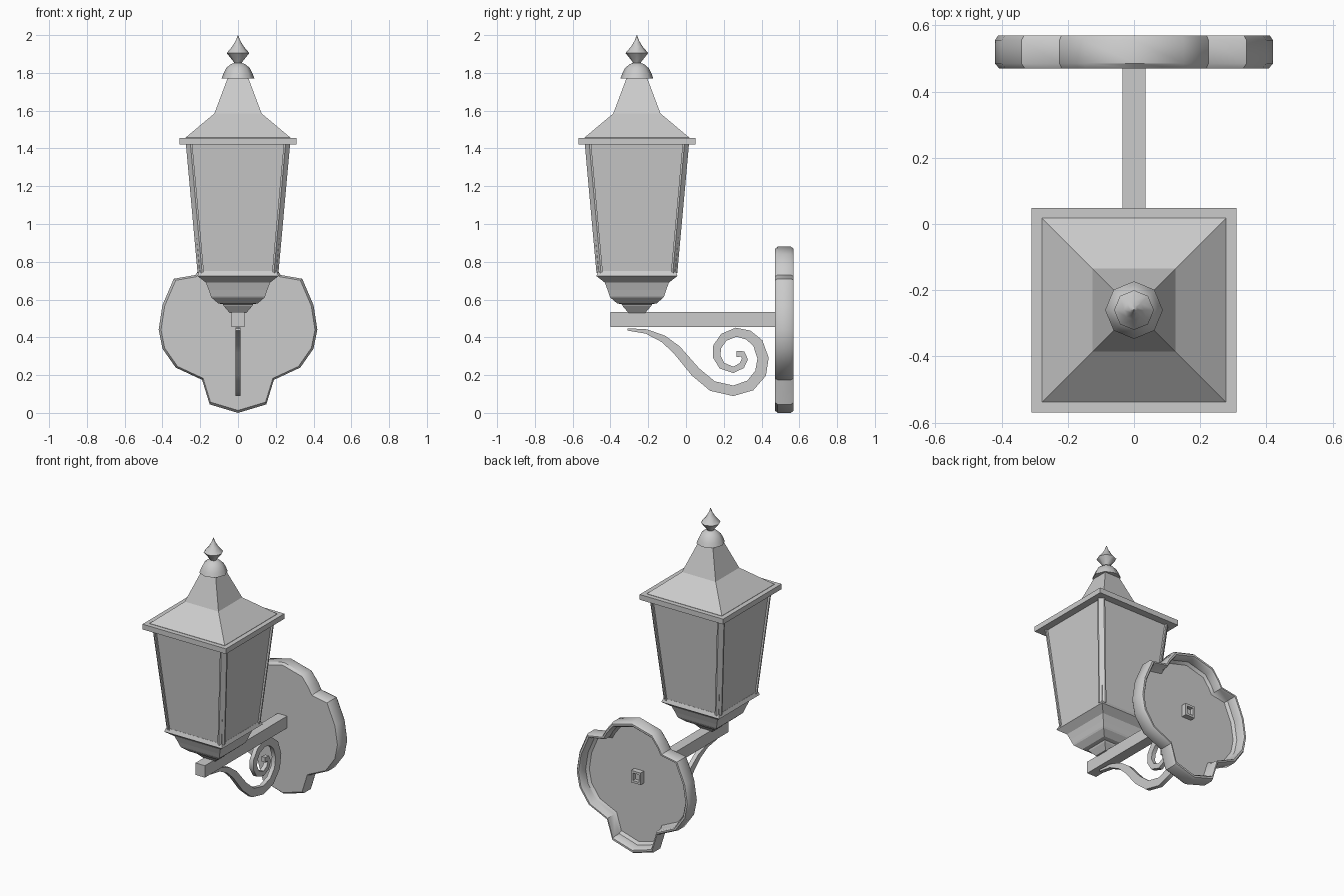
import bpy, bmesh, math

if "Cube" in bpy.data.objects:
    bpy.data.objects.remove(bpy.data.objects["Cube"])

CY = -0.26  # lantern axis


def loft(name, rings, closed_ends=True, smooth=None):
    """Skin a list of equal-length point rings into one mesh."""
    bm = bmesh.new()
    vr = [[bm.verts.new(p) for p in r] for r in rings]
    n = len(rings[0])
    for a, b in zip(vr, vr[1:]):
        for i in range(n):
            j = (i + 1) % n
            bm.faces.new((a[i], a[j], b[j], b[i]))
    if closed_ends:
        bm.faces.new(vr[0][::-1])
        bm.faces.new(vr[-1])
    bmesh.ops.recalc_face_normals(bm, faces=bm.faces)
    me = bpy.data.meshes.new(name)
    bm.to_mesh(me)
    bm.free()
    if smooth:
        me.shade_smooth()
        me.set_sharp_from_angle(angle=math.radians(smooth))
    ob = bpy.data.objects.new(name, me)
    bpy.context.collection.objects.link(ob)
    return ob


def square(h, z):
    return [(sx * h, CY + sy * h, z) for sx, sy in ((-1, -1), (1, -1), (1, 1), (-1, 1))]


def circle(r, z, n=8):
    return [(r * math.cos(math.tau * i / n), CY + r * math.sin(math.tau * i / n), z) for i in range(n)]


def squares(name, profile):
    return loft(name, [square(h, z) for h, z in profile])


def lathe(name, profile):
    return loft(name, [circle(r, z) for r, z in profile], smooth=50)


# Lantern body, square in plan
squares("lantern_base", [(0.045, 0.53), (0.075, 0.565), (0.08, 0.575), (0.105, 0.58), (0.14, 0.61),
                         (0.145, 0.62), (0.155, 0.65), (0.17, 0.69), (0.215, 0.725), (0.205, 0.75)])
squares("glass_panels", [(0.203, 0.74), (0.262, 1.43)])
squares("eave_slab", [(0.309, 1.42), (0.309, 1.455)])
squares("roof", [(0.278, 1.45), (0.278, 1.457), (0.125, 1.585), (0.05, 1.785)])

# Chamfered corner posts
for sx in (-1, 1):
    for sy in (-1, 1):
        rings = []
        for h, z in ((0.214, 0.74), (0.276, 1.425)):
            c, w = 0.024, 0.034
            pts = [(h, h - c), (h - c, h), (h - w, h), (h - w, h - w), (h, h - w)]
            rings.append([(sx * x, CY + sy * y, z) for x, y in pts])
        loft("corner_post", rings)

# Finial
lathe("finial_cap", [(0.087, 1.77), (0.078, 1.795), (0.063, 1.825), (0.04, 1.845), (0.015, 1.855)])
lathe("finial_tip", [(0.014, 1.84), (0.024, 1.86), (0.06, 1.905), (0.03, 1.94), (0.012, 1.97), (0.001, 2.0)])


# Support bar, its end showing inside the wall plate
def bar_ring(y, w, h):
    return [(sx * w, y, 0.495 + sz * h) for sx, sz in ((-1, -1), (1, -1), (1, 1), (-1, 1))]


loft("support_bar", [bar_ring(-0.40, 0.035, 0.04), bar_ring(0.53, 0.035, 0.04),
                     bar_ring(0.53, 0.022, 0.025), bar_ring(0.505, 0.022, 0.025)])

# Scroll bracket: centre line (y, z) and half thickness
path = [(-.31, .442, .006), (-.21, .431, .012), (-.12, .392, .019), (-.05, .335, .024), (.05, .217, .027),
        (.14, .142, .028), (.25, .117, .028), (.34, .145, .030), (.395, .21, .031), (.408, .29, .030),
        (.38, .37, .028), (.33, .412, .026), (.265, .427, .024), (.20, .40, .023), (.165, .35, .022),
        (.162, .30, .021), (.19, .25, .019), (.25, .228, .017), (.295, .25, .017), (.312, .285, .016),
        (.30, .312, .016), (.268, .312, .017)]
rings = []
for i, (y, z, t) in enumerate(path):
    a, b = path[max(i - 1, 0)], path[min(i + 1, len(path) - 1)]
    dy, dz = b[0] - a[0], b[1] - a[1]
    d = math.hypot(dy, dz)
    ny, nz = -dz / d * t, dy / d * t
    rings.append([(0.014 * s, y + k * ny, z + k * nz) for s, k in ((-1, -1), (1, -1), (1, 1), (-1, 1))])
loft("scroll_bracket", rings, smooth=40)

# Lobed wall plate, hollow at the back
half = [(.15, .045), (.19, .175), (.33, .24), (.40, .34), (.42, .44), (.40, .57),
        (.34, .71), (.225, .73), (.20, .775), (.15, .84)]
outline = [(0, 0)] + half + [(0, .88)] + [(-x, z) for x, z in reversed(half)]
steps = [(0.97, 0.47), (1, 0.485), (1, 0.555), (0.975, 0.57), (0.945, 0.57),
         (0.925, 0.56), (0.92, 0.51), (0.88, 0.495)]
loft("wall_plate", [[(x * s, y, 0.44 + (z - 0.44) * s) for x, z in outline] for s, y in steps], smooth=40)
